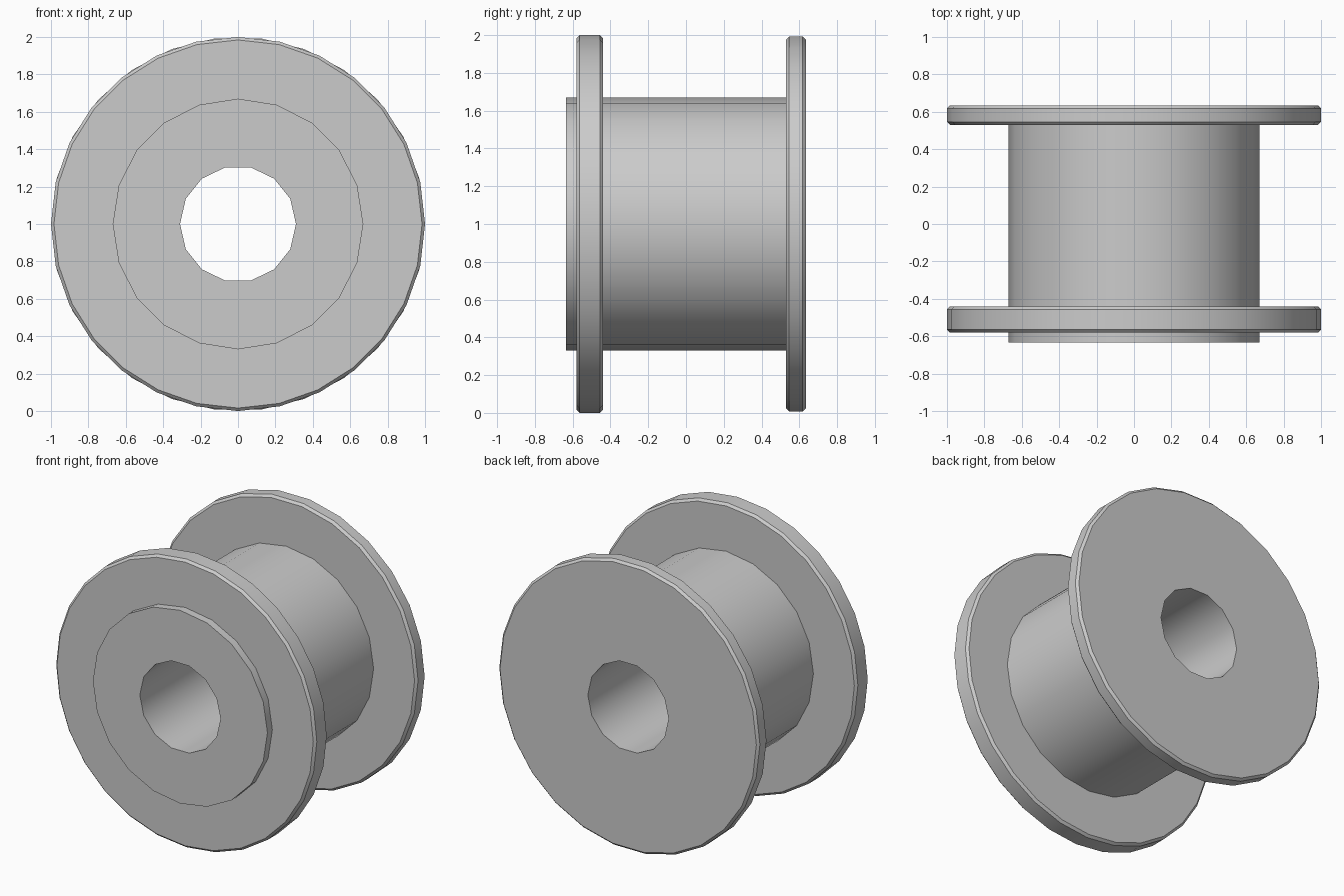
import bpy
import bmesh
from math import cos, sin, tau

cube = bpy.data.objects.get("Cube")
if cube:
    bpy.data.objects.remove(cube, do_unlink=True)

# One flat grey for the whole part
grey = bpy.data.materials.new("light_grey")
grey.use_nodes = True
color = (0.6, 0.6, 0.6, 1.0)
grey.diffuse_color = color
grey.node_tree.nodes["Principled BSDF"].inputs["Base Color"].default_value = color

CENTER = 1.0
END, BEVEL = 0.634, 0.016
BORE, DRUM, RIM = 0.31, 0.67, 1.0
FRONT, BACK = (-0.58, -0.44), (0.53, END)


def flange(sides, y0, y1):
    """Chamfered rim rings from the front edge to the back edge."""
    inner = RIM - BEVEL
    return [(sides, inner, y0), (sides, RIM, y0 + BEVEL),
            (sides, RIM, y1 - BEVEL), (sides, inner, y1)]


# Closed profile: sides, radius and depth of each ring
profile = (
    [(14, BORE, -END), (20, DRUM, -END), (20, DRUM, FRONT[0])]  # bore, collar
    + flange(28, *FRONT)                                        # front flange
    + [(20, DRUM, FRONT[1]), (20, DRUM, BACK[0])]               # drum
    + flange(26, *BACK)                                         # back flange
    + [(14, BORE, END)]                                         # bore, far end
)


def add_ring(bm, sides, radius, y):
    angles = [tau * i / sides for i in range(sides)]
    verts = [bm.verts.new((radius * cos(a), y, CENTER + radius * sin(a))) for a in angles]
    edges = [bm.edges.new((v, verts[(i + 1) % sides])) for i, v in enumerate(verts)]
    return verts, edges


def join_rings(bm, a, b):
    """Quads between matching rings, a flat annulus between unlike ones."""
    (va, ea), (vb, eb) = a, b
    n = len(va)
    if n == len(vb):
        for i in range(n):
            j = (i + 1) % n
            bm.faces.new((va[i], va[j], vb[j], vb[i]))
    else:
        bmesh.ops.triangle_fill(bm, edges=ea + eb, use_beauty=True, normal=(0, 1, 0))


bm = bmesh.new()
rings = [add_ring(bm, *ring) for ring in profile]
for i, ring in enumerate(rings):
    join_rings(bm, ring, rings[(i + 1) % len(rings)])
bmesh.ops.recalc_face_normals(bm, faces=bm.faces[:])
mesh = bpy.data.meshes.new("flanged_spool")
bm.to_mesh(mesh)
bm.free()
mesh.materials.append(grey)

spool = bpy.data.objects.new("flanged_spool", mesh)
bpy.context.collection.objects.link(spool)
bpy.ops.object.select_all(action="DESELECT")
spool.select_set(True)
bpy.context.view_layer.objects.active = spool
bpy.ops.object.shade_smooth_by_angle()
